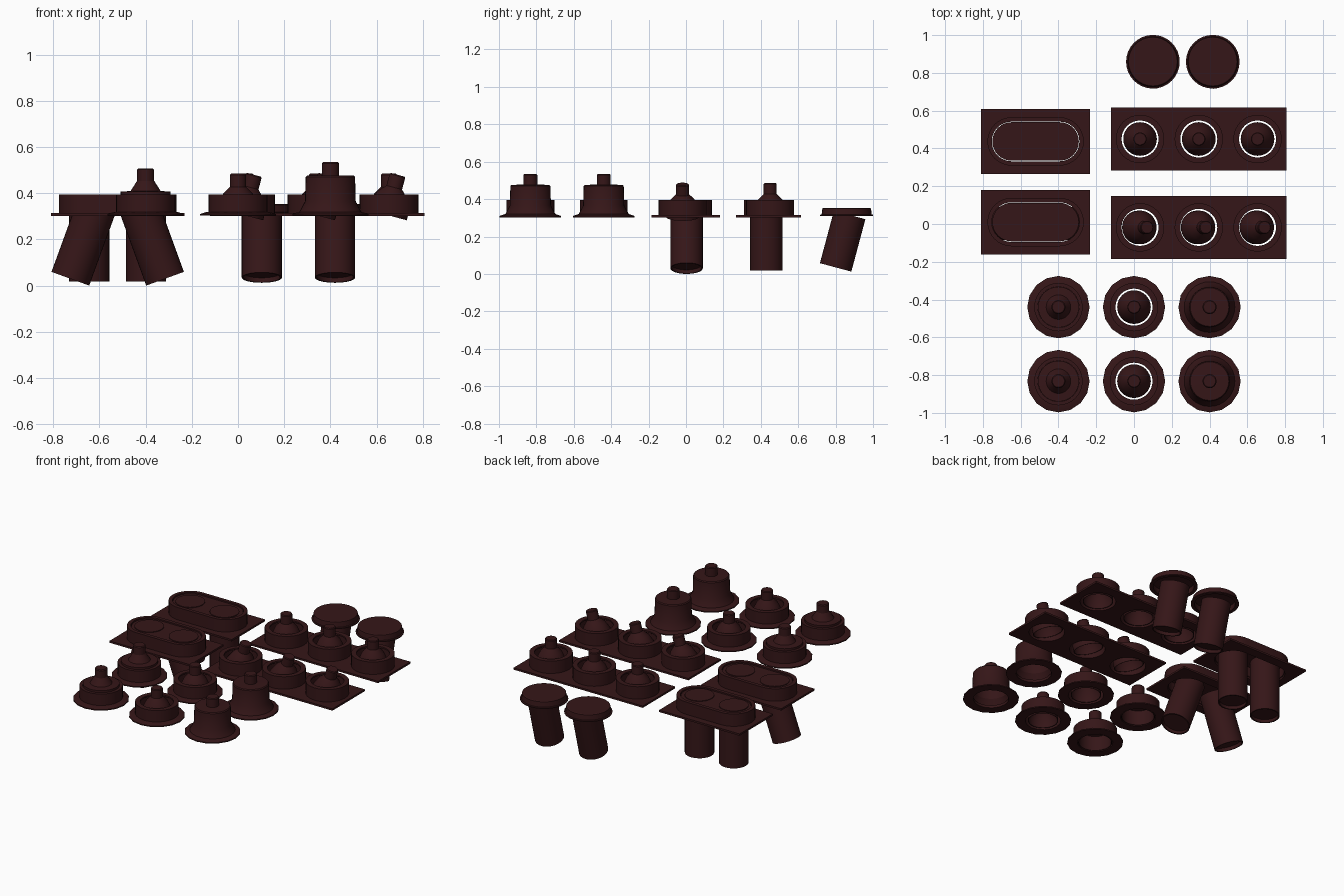
import bpy, bmesh
from math import sin, cos, pi, radians
from mathutils import Vector

if "Cube" in bpy.data.objects:
    bpy.data.objects.remove(bpy.data.objects["Cube"])

mat = bpy.data.materials.new("dark_maroon")
mat.diffuse_color = (0.036, 0.008, 0.009, 1)
mat.use_nodes = True
mat.node_tree.nodes["Principled BSDF"].inputs["Base Color"].default_value = mat.diffuse_color


def finish(name, me, loc, rot=(0, 0, 0)):
    ob = bpy.data.objects.new(name, me)
    bpy.context.collection.objects.link(ob)
    ob.location = loc
    ob.rotation_euler = [radians(a) for a in rot]
    me.materials.clear()
    me.materials.append(mat)
    for p in me.polygons:
        p.use_smooth = True
    me.set_sharp_from_angle(angle=radians(30))
    return ob


def lathe(name, profile, loc, rot=(0, 0, 0), seg=32):
    """Revolve (radius, z) points around z."""
    bm = bmesh.new()
    vs = [bm.verts.new((r, 0, z)) for r, z in profile]
    es = [bm.edges.new(p) for p in zip(vs, vs[1:])]
    bmesh.ops.spin(bm, geom=vs + es, cent=(0, 0, 0), axis=(0, 0, 1),
                   angle=2 * pi, steps=seg, use_duplicate=False)
    bmesh.ops.remove_doubles(bm, verts=bm.verts, dist=1e-5)
    bmesh.ops.recalc_face_normals(bm, faces=bm.faces)
    me = bpy.data.meshes.new(name)
    bm.to_mesh(me)
    bm.free()
    return finish(name, me, loc, rot)


def slab(name, loops, z0, z1, loc):
    """Flat outline with holes, thickened from z0 to z1."""
    cu = bpy.data.curves.new(name, 'CURVE')
    cu.dimensions, cu.fill_mode, cu.extrude = '2D', 'BOTH', (z1 - z0) / 2
    for pts in loops:
        sp = cu.splines.new('POLY')
        sp.points.add(len(pts) - 1)
        for p, (x, y) in zip(sp.points, pts):
            p.co = (x, y, 0, 1)
        sp.use_cyclic_u = True
    tmp = bpy.data.objects.new(name + "_curve", cu)
    bpy.context.collection.objects.link(tmp)
    dg = bpy.context.evaluated_depsgraph_get()
    me = bpy.data.meshes.new_from_object(tmp.evaluated_get(dg))
    bpy.data.objects.remove(tmp)
    return finish(name, me, (loc[0], loc[1], (z0 + z1) / 2))


def rect(hx, hy):
    return [(-hx, -hy), (hx, -hy), (hx, hy), (-hx, hy)]


def stadium(a, r, cx=0, n=16):
    pts = []
    for side, start in ((1, -pi / 2), (-1, pi / 2)):
        for i in range(n + (a > 0)):
            t = start + pi * i / n
            pts.append((cx + side * a + r * cos(t), r * sin(t)))
    return pts


def tube(name, loc, rot, length, r=0.087):
    lathe(name, [(0, length), (r, length), (r, 0), (r - .008, 0),
                 (r - .008, .02), (0, .02)], loc, rot)


# Raised collar and lamp head profiles (absolute heights)
COLLAR = [(.105, .31), (.128, .31), (.128, .394), (.098, .394),
          (.098, .385), (.105, .38), (.105, .31)]
HEAD = [(.085, .305), (.089, .305), (.089, .345), (.064, .398), (.035, .428),
        (.035, .48), (.031, .485), (0, .485)]
HEAD_INNER = [(0, .40), (.055, .40), (.085, .345), (.085, .305)]

# Double plates: one with straight tubes, one with splayed tubes
DX = -0.521
for y, tilt in ((0.437, 0), (0.01, 20)):
    slab("double_plate", [rect(.289, .171), stadium(.127, .11)], .302, .314, (DX, y))
    slab("double_collar", [stadium(.127, .128), stadium(.127, .105)], .314, .394, (DX, y))
    slab("double_lid", [stadium(.127, .102)], .375, .387, (DX, y))
    for s in (-1, 1):
        if tilt:
            tube("splayed_tube", (DX + s * .205, y - .007, .03), (0, -s * tilt, 0), .33)
            lathe("tube_cap", [(0, .38), (.087, .38), (.087, .391), (0, .391)],
                  (DX + s * .123, y, 0))
        else:
            tube("straight_tube", (DX + s * .123, y - .007, .018), (0, 0, 0), .373)

# Triple plates: upright heads at the back, tilted heads in front
TX, STEP, PIVOT = 0.343, 0.311, 0.34
for y, tilt in ((0.45, 0), (-0.018, 15)):
    slab("triple_plate", [rect(.464, .166)] + [stadium(0, .105, k * STEP) for k in (-1, 0, 1)],
         .302, .314, (TX, y))
    for k in (-1, 0, 1):
        x = TX + k * STEP
        lathe("triple_collar", COLLAR, (x, y, 0))
        lathe("triple_head", [(r, z - PIVOT) for r, z in HEAD_INNER + HEAD[1:]],
              (x, y, PIVOT), (0, tilt, 0))

# Six round bells in three designs, each on a 16-sided flange
FLANGE = [(.105, .303), (.165, .303), (.165, .31), (.135, .32), (.105, .32), (.105, .303)]
STEPPED = [(0, .40), (.095, .40), (.095, .305), (.1, .305), (.108, .36), (.108, .407),
           (.065, .41), (.037, .454), (.037, .502), (.032, .507), (0, .507)]
TALL = [(0, .46), (.097, .46), (.097, .36), (.125, .318), (.135, .318), (.11, .365),
        (.107, .47), (.102, .476), (.037, .478), (.037, .53), (.032, .535), (0, .535)]
for y in (-0.44, -0.832):
    for x in (-0.4, 0, 0.4):
        lathe("bell_flange", FLANGE, (x, y, 0), seg=16)
        if x > 0:
            lathe("tall_bell", TALL, (x, y, 0))
        else:
            lathe("bell_collar", COLLAR if x == 0 else
                  [(.109, z) if r == .098 else (r + .004 * (r == .105), z) for r, z in COLLAR],
                  (x, y, 0))
            lathe("bell_head", HEAD_INNER + HEAD[1:] if x == 0 else STEPPED, (x, y, 0))

# Two round caps with tubes leaning forward
CAP = [(0, .345), (.12, .345), (.12, .31), (.142, .31), (.142, .316),
       (.134, .318), (.13, .35), (.125, .353), (0, .353)]
for x in (0.1, 0.417):
    lathe("round_cap", CAP, (x, .859, 0))
    tube("leaning_tube", (x + .003, .80, .035), (-15, 0, 0), .29)
